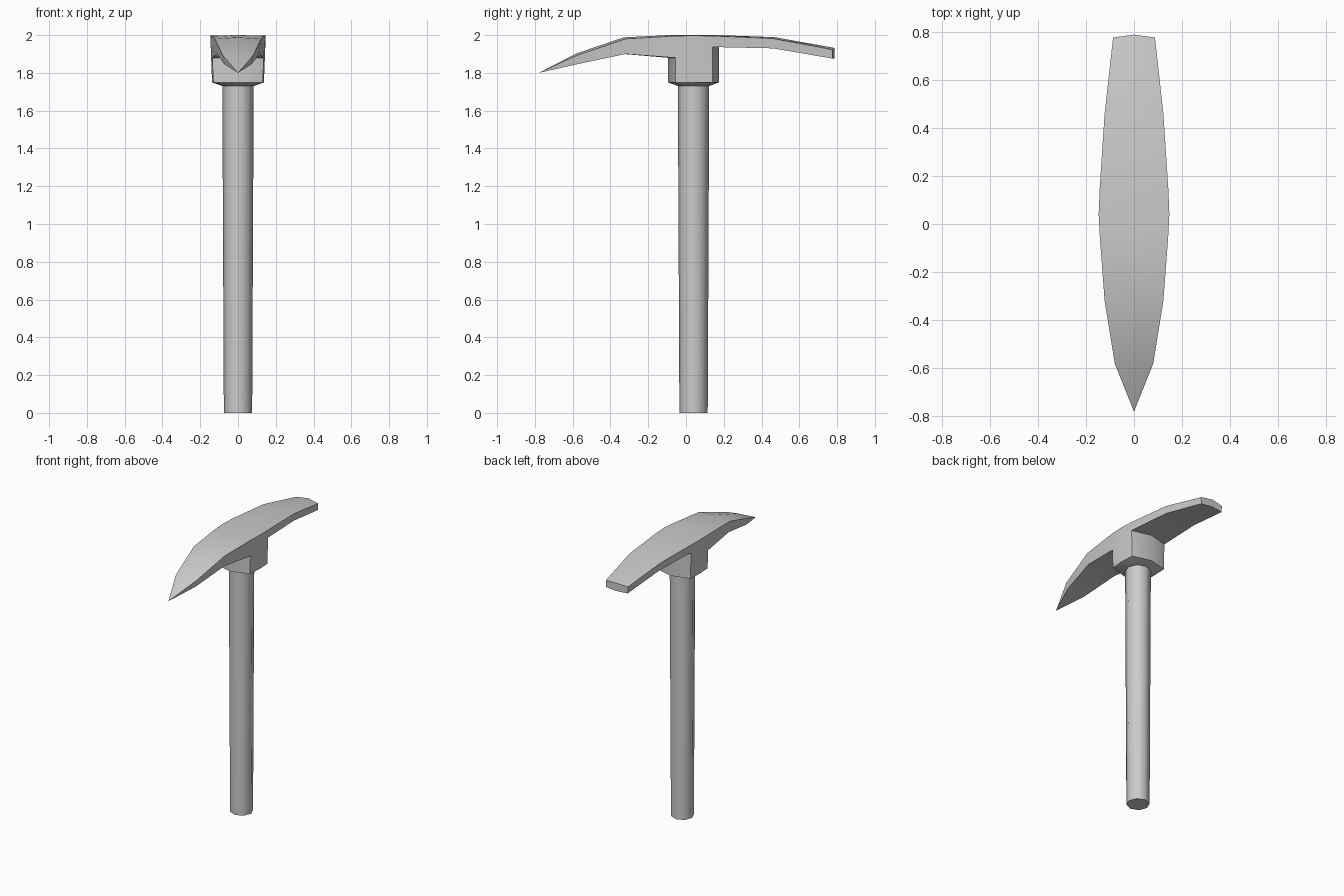
import bpy, bmesh
from math import sin, cos, pi, radians

cube = bpy.data.objects.get("Cube")
if cube:
    bpy.data.objects.remove(cube, do_unlink=True)

GREY = (0.6, 0.6, 0.6, 1)
mat = bpy.data.materials.new("plain grey")
mat.use_nodes = True
mat.diffuse_color = GREY
mat.node_tree.nodes["Principled BSDF"].inputs["Base Color"].default_value = GREY

AXIS_Y = 0.04          # handle axis
COLLAR_Z, NECK_Z = 1.75, 1.73


def finish(bm, name):
    bmesh.ops.remove_doubles(bm, verts=bm.verts, dist=0.0005)
    bmesh.ops.delete(bm, geom=[v for v in bm.verts if not v.link_faces], context='VERTS')
    bmesh.ops.recalc_face_normals(bm, faces=bm.faces)
    mesh = bpy.data.meshes.new(name)
    bm.to_mesh(mesh)
    bm.free()
    mesh.materials.append(mat)
    ob = bpy.data.objects.new(name, mesh)
    bpy.context.collection.objects.link(ob)
    bpy.ops.object.select_all(action='DESELECT')
    ob.select_set(True)
    bpy.context.view_layer.objects.active = ob
    bpy.ops.object.shade_smooth_by_angle(angle=radians(46))


def bridge(bm, a, b):
    for i in range(len(a)):
        j = (i + 1) % len(a)
        bm.faces.new((a[i], a[j], b[j], b[i]))


def octagon(bm, r, z):
    # starts at the front and runs towards +x
    return [bm.verts.new((r * sin(i * pi / 4), AXIS_Y - r * cos(i * pi / 4), z))
            for i in range(8)]


# Head: sections from the pick point to the adze end
# (edge y, centre y, half width, edge z, crown z, bottom half width, bottom z)
sections = [
    (-0.58, -0.58, 0.08, 1.892, 1.903, 0.072, 1.845),
    (-0.32, -0.33, 0.122, 1.98, 1.988, 0.112, 1.90),
    (-0.055, -0.095, 0.142, 1.996, 2.0, 0.136, 1.88),
    (AXIS_Y, AXIS_Y, 0.147, 1.997, 2.0, 0.143, 1.9),
    (0.14, 0.175, 0.143, 1.996, 2.0, 0.138, 1.937),
    (0.46, 0.47, 0.122, 1.982, 1.989, 0.118, 1.93),
    (0.775, 0.787, 0.087, 1.923, 1.932, 0.085, 1.876),
]
bm = bmesh.new()
tip = bm.verts.new((0, -0.78, 1.80))
rings = []
for ye, yc, w, ze, zc, wb, zb in sections:
    pts = [(w, ye, ze), (0, yc, zc), (-w, ye, ze), (-wb, ye, zb), (0, yc, zb), (wb, ye, zb)]
    rings.append([bm.verts.new(p) for p in pts])
for i in range(6):
    bm.faces.new((tip, rings[0][i], rings[0][(i + 1) % 6]))
for k in range(len(rings) - 1):
    for i in range(6):
        if k in (2, 3) and i in (3, 4):
            continue                     # opening for the collar
        j = (i + 1) % 6
        bm.faces.new((rings[k][i], rings[k][j], rings[k + 1][j], rings[k + 1][i]))
bm.faces.new(rings[-1])

# Collar below the head, tapering into the handle
f, m, b = rings[2:5]
top = [f[4], f[5], m[5], b[5], b[4], b[3], m[3], f[3]]
low = [bm.verts.new((v.co.x * 0.96, v.co.y, COLLAR_Z)) for v in top]
bridge(bm, top, low)
neck = octagon(bm, 0.083, NECK_Z)
bridge(bm, low, neck)
bm.faces.new(neck)
finish(bm, "pick_head")

# Handle: tapered octagonal shaft
bm = bmesh.new()
foot, head = octagon(bm, 0.075, 0), octagon(bm, 0.083, NECK_Z)
bridge(bm, foot, head)
bm.faces.new(foot)
finish(bm, "handle")
